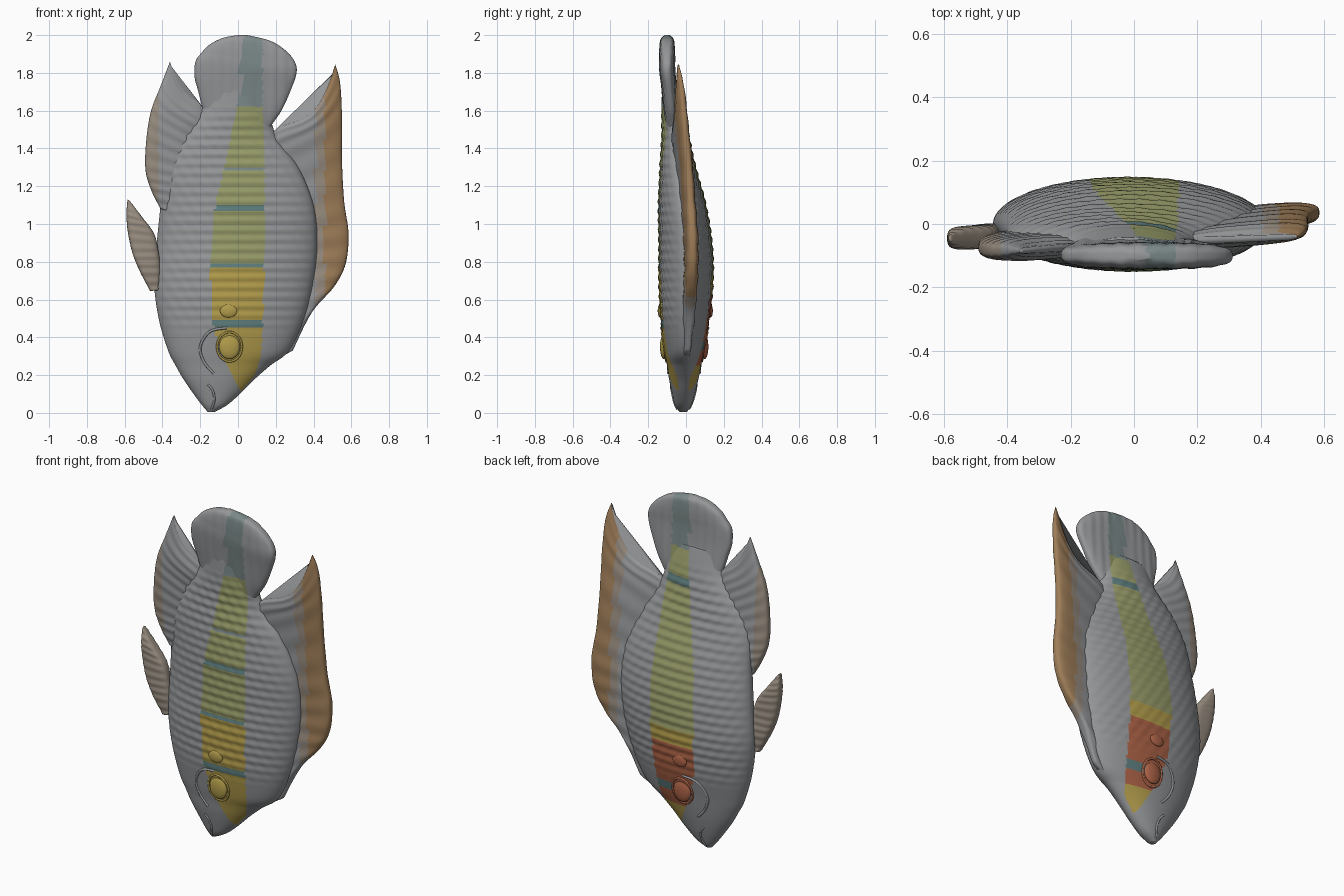
import bpy, bmesh, math

if "Cube" in bpy.data.objects:
    bpy.data.objects.remove(bpy.data.objects["Cube"])

def mat(name, r, g, b):
    m = bpy.data.materials.new(name)
    m.diffuse_color = (r, g, b, 1)
    m.use_nodes = True
    m.node_tree.nodes["Principled BSDF"].inputs["Base Color"].default_value = m.diffuse_color
    return m

COLORS = {
    "grey": mat("grey", .30, .31, .32), "gold": mat("gold", .44, .33, .07),
    "olive": mat("olive", .31, .33, .14), "teal": mat("teal", .11, .20, .20),
    "slate": mat("slate", .20, .25, .25), "red": mat("red", .40, .12, .06),
    "tan": mat("tan", .32, .27, .22), "rust": mat("rust", .35, .21, .10),
}
KEYS = list(COLORS)

def spline(rows, n):
    """Catmull-Rom resampling of a list of tuples."""
    out, k = [], len(rows) - 1
    for i in range(n + 1):
        s = i / n * k
        j = min(int(s), k - 1)
        f = s - j
        a, b, c, d = (rows[max(j - 1, 0)], rows[j], rows[j + 1], rows[min(j + 2, k)])
        out.append([.5 * (2 * q + (r - p) * f + (2*p - 5*q + 4*r - s2) * f*f
                    + (3*q - p - 3*r + s2) * f**3) for p, q, r, s2 in zip(a, b, c, d)])
    return out

def loft(name, rows, n, m, power, color, ripple):
    """Skin of superellipse sections; row = x0, z0, x1, z1, y0, y1, half thickness, sag."""
    bm = bmesh.new()
    rings = []
    for x0, z0, x1, z1, y0, y1, h, sag in spline(rows, n):
        ring = []
        for i in range(m):
            a = 2 * math.pi * i / m
            c, s = math.cos(a), math.sin(a)
            t = .5 + .5 * math.copysign(abs(c) ** (2 / power), c)
            d = math.copysign(abs(s) ** (2 / power), s)
            x = x0 + (x1 - x0) * t
            z = z0 + (z1 - z0) * t - sag * 6.75 * t * t * (1 - t)
            y = y0 + (y1 - y0) * t + d * (h + ripple(x, z, len(rings) / n))
            ring.append(bm.verts.new((x, y, z)))
        rings.append(ring)
    for p, q in zip(rings, rings[1:]):
        for i in range(m):
            j = (i + 1) % m
            bm.faces.new((p[i], p[j], q[j], q[i]))
    bm.faces.new(rings[0])
    bm.faces.new(rings[-1])
    bmesh.ops.recalc_face_normals(bm, faces=bm.faces)
    for f in bm.faces:
        f.smooth = True
        p = f.calc_center_median()
        f.material_index = KEYS.index(color(p.x, p.z, f.normal.y > 0))
    me = bpy.data.meshes.new(name)
    bm.to_mesh(me)
    bm.free()
    for k in KEYS:
        me.materials.append(COLORS[k])
    ob = bpy.data.objects.new(name, me)
    bpy.context.collection.objects.link(ob)
    return ob

# Painted stripe: z, left x, right x
STRIPE = [(.12, .01, .02), (.2, -.03, .09), (.3, -.08, .12), (.45, -.13, .13), (.8, -.15, .14),
          (1.1, -.12, .14), (1.35, -.06, .14), (1.65, .0, .13), (2.02, .04, .13)]
FRONT = [(.45, "gold"), (.49, "teal"), (.77, "gold"), (.795, "teal"), (1.07, "olive"),
         (1.1, "teal"), (1.28, "olive"), (1.3, "slate"), (1.62, "olive"), (3, "slate")]
BACK = [(.25, "gold"), (.33, "red"), (.38, "teal"), (.63, "red"), (.72, "gold"),
        (1.5, "olive"), (1.55, "teal"), (1.7, "olive"), (3, "slate")]

def stripe_color(x, z, back):
    for (z0, l0, r0), (z1, l1, r1) in zip(STRIPE, STRIPE[1:]):
        if z0 <= z <= z1:
            f = (z - z0) / (z1 - z0)
            if l0 + (l1 - l0) * f < x < r0 + (r1 - r0) * f:
                return next(c for top, c in (BACK if back else FRONT) if z < top)
    return "grey"

def scales(x, z, s):
    w = max(0, min(1, (z - .4) / .15, (1.65 - z) / .15))
    return w * (.003 * math.sin(125 * z) + .0015 * math.sin(95 * x + 62 * z))

def rays(x, z, s):
    return .002 * math.sin(s * 75)

# Body, nose down: z, left x, right x, centre y, half thickness
BODY = [(.005, -.16, -.125, -.015, .02), (.04, -.19, -.06, -.015, .042), (.1, -.235, .01, -.013, .06),
        (.18, -.29, .09, -.012, .078), (.25, -.33, .17, -.01, .09), (.33, -.37, .27, -.01, .105),
        (.5, -.42, .35, -.005, .13), (.7, -.445, .40, 0, .145), (.9, -.43, .42, -.003, .142),
        (1.1, -.41, .40, -.02, .127), (1.3, -.39, .32, -.043, .096), (1.45, -.32, .21, -.055, .075),
        (1.6, -.2, .16, -.07, .06), (1.72, -.16, .12, -.085, .042)]
loft("body", [(l, z, r, z, c, c, h, 0) for z, l, r, c, h in BODY], 260, 150, 2,
     stripe_color, scales)

# Tail fin
TAIL = [(-.16, 1.5, .14, 1.40, -.065, -.06, .04, 0), (-.19, 1.62, .165, 1.5, -.075, -.07, .04, 0),
        (-.21, 1.7, .23, 1.6, -.085, -.08, .04, 0), (-.23, 1.78, .28, 1.71, -.095, -.09, .04, 0),
        (-.225, 1.86, .31, 1.8, -.1, -.1, .042, 0), (-.19, 1.91, .3, 1.86, -.1, -.1, .042, 0),
        (-.15, 1.95, .25, 1.92, -.1, -.1, .04, 0), (-.08, 1.985, .17, 1.97, -.1, -.1, .033, 0),
        (0, 2.0, .05, 2.0, -.1, -.1, .012, 0)]
loft("tail_fin", TAIL, 80, 120, 3, stripe_color, lambda x, z, s: .0015 * math.sin(110 * x))

# Dorsal fin, swept to a point
DORSAL = [(.2, .28, .29, .33, .0, .01, .015, 0), (.28, .45, .39, .53, .01, .02, .03, 0),
          (.3, .63, .51, .67, .015, .03, .035, 0), (.32, .78, .57, .79, .02, .035, .036, 0),
          (.32, .9, .585, .95, .015, .035, .036, 0), (.3, 1.05, .562, 1.12, 0, .025, .034, 0),
          (.24, 1.2, .55, 1.35, -.02, .01, .033, 0), (.17, 1.35, .55, 1.58, -.045, -.01, .032, .03),
          (.15, 1.43, .54, 1.75, -.055, -.025, .03, .09), (.165, 1.47, .515, 1.845, -.055, -.04, .015, .12)]
loft("dorsal_fin", DORSAL, 110, 60, 3,
     lambda x, z, b: "rust" if x > .46 else "tan" if x > .41 else "grey", rays)

# Anal fin
ANAL = [(-.3, 1.05, -.41, 1.08, -.04, -.05, .02, 0), (-.3, 1.15, -.46, 1.18, -.045, -.06, .032, 0),
        (-.28, 1.25, -.49, 1.29, -.05, -.07, .035, 0), (-.25, 1.35, -.485, 1.45, -.055, -.08, .036, 0),
        (-.22, 1.45, -.46, 1.6, -.06, -.085, .036, .01), (-.18, 1.53, -.41, 1.73, -.07, -.085, .034, .03),
        (-.17, 1.6, -.36, 1.86, -.07, -.085, .015, .055)]
loft("anal_fin", ANAL, 80, 60, 3, lambda x, z, b: "tan" if x < -.42 else "grey", rays)

# Pelvic fin
PELVIC = [(-.42, .65, -.465, .645, -.03, -.03, .02, 0), (-.41, .75, -.52, .75, -.03, -.04, .034, 0),
          (-.42, .85, -.56, .85, -.035, -.045, .036, 0), (-.445, .95, -.585, .97, -.04, -.045, .036, 0),
          (-.51, 1.04, -.59, 1.06, -.045, -.045, .032, 0), (-.575, 1.125, -.585, 1.13, -.045, -.045, .012, 0)]
loft("pelvic_fin", PELVIC, 60, 40, 3, lambda x, z, b: "tan", rays)

DENSE = spline(BODY, 400)

def skin(x, z, side):
    """Body surface point at x, z on the front (-1) or back (1)."""
    _, l, r, c, h = min(DENSE, key=lambda row: abs(row[0] - z))
    u = (2 * x - l - r) / (r - l)
    return (x, c + side * h * math.sqrt(max(0, 1 - u * u)), z)

def ridge(name, pts, side, color, radius=.006):
    cu = bpy.data.curves.new(name, "CURVE")
    cu.dimensions, cu.bevel_depth, cu.bevel_resolution = "3D", radius, 2
    pts = spline(pts, 30)
    sp = cu.splines.new("POLY")
    sp.points.add(len(pts) - 1)
    for p, (x, z) in zip(sp.points, pts):
        p.co = (*skin(x, z, side), 1)
    cu.materials.append(COLORS[color])
    bpy.context.collection.objects.link(bpy.data.objects.new(name, cu))

def bump(name, x, z, side, size, color):
    bpy.ops.mesh.primitive_uv_sphere_add(segments=32, ring_count=16, location=skin(x, z, side))
    ob = bpy.context.object
    ob.name, ob.scale = name, size
    ob.data.materials.append(COLORS[color])
    bpy.ops.object.shade_smooth()

# Eyes, gill covers, lips and small side fins on both faces
for side, tag, eye in ((-1, "front", "gold"), (1, "back", "red")):
    bump("eye_" + tag, -.045, .35, side, (.055, .02, .065), eye)
    bump("side_fin_" + tag, -.05, .54, side, (.045, .012, .035), "gold" if side < 0 else "red")
    circle = [(-.045 + .066 * math.cos(a * math.pi / 6), .35 + .078 * math.sin(a * math.pi / 6))
              for a in range(13)]
    ridge("eye_rim_" + tag, circle, side, eye)
    ridge("gill_cover_" + tag, [(-.06, .45), (-.15, .43), (-.2, .35), (-.18, .27), (-.13, .21)],
          side, "grey", .007)
    ridge("lip_" + tag, [(-.14, .02), (-.125, .07), (-.135, .12), (-.16, .15)], side, "grey")
